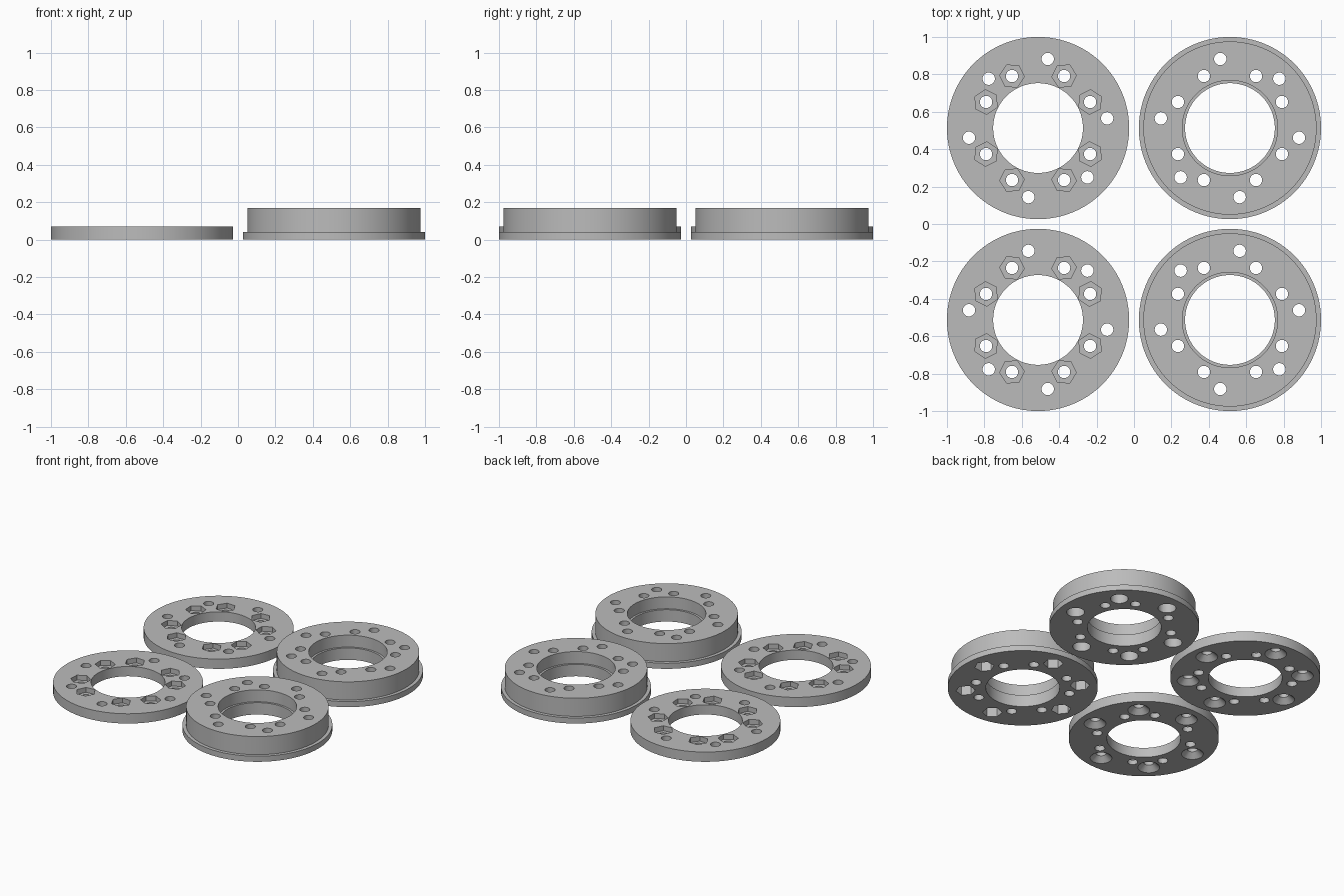
import bpy, bmesh, math
from mathutils import Matrix, Vector

cube = bpy.data.objects.get("Cube")
if cube:
    bpy.data.objects.remove(cube, do_unlink=True)

grey = bpy.data.materials.new("plain_grey")
grey.use_nodes = True
colour = (0.5, 0.5, 0.5, 1)
grey.diffuse_color = colour
grey.node_tree.nodes["Principled BSDF"].inputs["Base Color"].default_value = colour

CENTRE = 0.513
INNER_BOLT, OUTER_BOLT = 0.311, 0.373
HOLE = 0.033
inner_angles = [math.radians(90 * k + s) for k in range(4) for s in (-18.4, 18.4)]
outer_angles = [math.radians(a + s) for a in (0, 180) for s in (-53, 0, 53)]


def make_object(name, bm):
    bmesh.ops.recalc_face_normals(bm, faces=bm.faces)
    mesh = bpy.data.meshes.new(name)
    bm.to_mesh(mesh)
    bm.free()
    mesh.materials.append(grey)
    obj = bpy.data.objects.new(name, mesh)
    bpy.context.collection.objects.link(obj)
    return obj


def lathe(name, profile, steps=128):
    """Turn a closed (radius, height) profile into a ring."""
    bm = bmesh.new()
    verts = [bm.verts.new((r, 0, z)) for r, z in profile]
    edges = [bm.edges.new((verts[i - 1], verts[i])) for i in range(len(verts))]
    bmesh.ops.spin(bm, geom=verts + edges, cent=(0, 0, 0), axis=(0, 0, 1),
                   angle=math.tau, steps=steps, use_duplicate=False)
    bmesh.ops.remove_doubles(bm, verts=bm.verts, dist=0.0001)
    return make_object(name, bm)


def pattern(angles, radius, low, high, r_low, r_high=None, sides=32):
    """A circle of cylinders, cones or hexagons used as a cutter."""
    bm = bmesh.new()
    r_high = r_low if r_high is None else r_high
    for a in angles:
        place = Matrix.Translation(Vector((radius * math.cos(a), radius * math.sin(a),
                                           (low + high) / 2)))
        turn = Matrix.Rotation(a + math.pi / sides, 4, 'Z')
        bmesh.ops.create_cone(bm, cap_ends=True, segments=sides, radius1=r_low,
                              radius2=r_high, depth=high - low, matrix=place @ turn)
    cutter = make_object("cutter", bm)
    cutter.hide_render = True
    return cutter


def finish(obj, cutters, sx, sy):
    """Cut the holes, bake the result, and put the ring in its corner."""
    for c in cutters:
        mod = obj.modifiers.new("cut", 'BOOLEAN')
        mod.operation, mod.solver, mod.object = 'DIFFERENCE', 'EXACT', c
    bpy.context.view_layer.update()
    graph = bpy.context.evaluated_depsgraph_get()
    baked = bpy.data.meshes.new_from_object(obj.evaluated_get(graph))
    obj.modifiers.clear()
    obj.data = baked
    for c in cutters:
        bpy.data.objects.remove(c, do_unlink=True)
    obj.location = (sx * CENTRE, sy * CENTRE, 0)
    obj.rotation_euler.z = math.atan2(sy, sx)
    bpy.ops.object.select_all(action='DESELECT')
    obj.select_set(True)
    bpy.context.view_layer.objects.active = obj
    bpy.ops.object.shade_smooth_by_angle(angle=math.radians(25))


def drills():
    return [pattern(inner_angles, INNER_BOLT, -0.1, 0.3, HOLE),
            pattern(outer_angles, OUTER_BOLT, -0.1, 0.3, HOLE)]


for sy, side in ((1, "back"), (-1, "front")):
    # Thin cover ring: hex nut pockets above, countersinks below
    cover = lathe(side + "_cover_ring",
                  [(0.24, 0), (0.487, 0), (0.487, 0.07), (0.24, 0.07)])
    nut_pockets = pattern(inner_angles, INNER_BOLT, 0.035, 0.12, 0.066, sides=6)
    countersinks = pattern(outer_angles, OUTER_BOLT, -0.01, 0.035, 0.082, 0.033)
    finish(cover, drills() + [nut_pockets, countersinks], -1, sy)

    # Tall flanged ring with a stepped bore: round or hex pockets below
    hub = lathe(side + "_flanged_ring",
                [(0.24, 0), (0.487, 0), (0.487, 0.04), (0.463, 0.04), (0.463, 0.17),
                 (0.255, 0.17), (0.255, 0.085), (0.24, 0.085)])
    if sy > 0:
        pockets = pattern(outer_angles, OUTER_BOLT, -0.05, 0.1, 0.058)
    else:
        pockets = pattern(outer_angles, OUTER_BOLT, -0.05, 0.1, 0.064, sides=6)
    finish(hub, drills() + [pockets], 1, sy)
